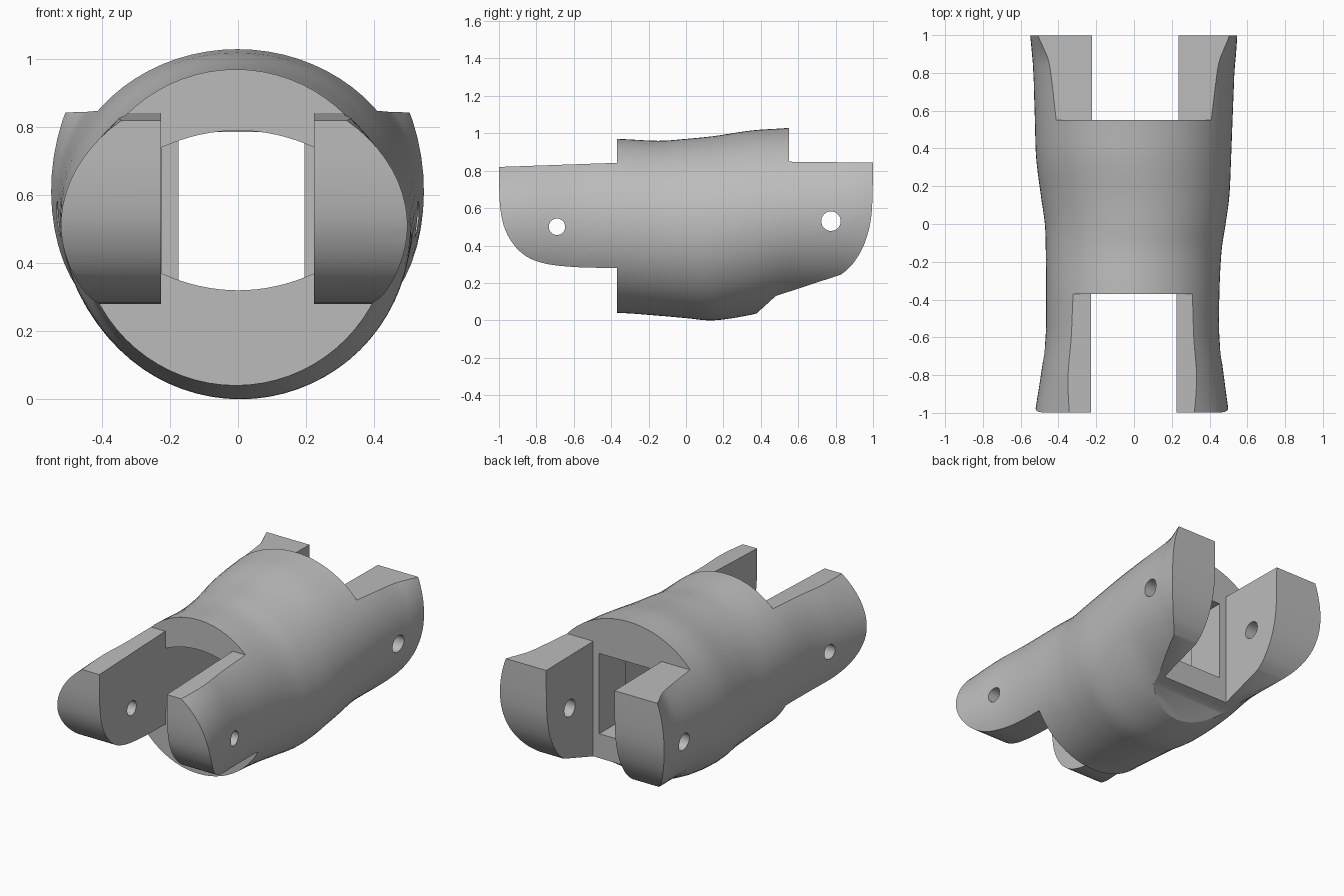
import bpy, bmesh, math

cube = bpy.data.objects.get("Cube")
if cube:
    bpy.data.objects.remove(cube, do_unlink=True)

grey = bpy.data.materials.new("matte grey")
grey.use_nodes = True
colour = (0.5, 0.5, 0.5, 1)
grey.diffuse_color = colour
grey.node_tree.nodes["Principled BSDF"].inputs["Base Color"].default_value = colour


def spline(points, steps):
    """Smooth interpolation through tuples of any length."""
    pts = [points[0]] + list(points) + [points[-1]]
    out = []
    for i in range(1, len(pts) - 2):
        for s in range(steps):
            t = s / steps
            out.append(tuple(
                0.5 * (2*b + (c - a)*t + (2*a - 5*b + 4*c - d)*t*t + (3*b - a - 3*c + d)*t**3)
                for a, b, c, d in zip(*pts[i - 1:i + 3])))
    return out + [tuple(points[-1])]


def loft(name, rings):
    """Closed solid through rings of equal vertex count."""
    bm = bmesh.new()
    loops = [[bm.verts.new(p) for p in ring] for ring in rings]
    n = len(loops[0])
    for a, b in zip(loops, loops[1:]):
        for i in range(n):
            j = (i + 1) % n
            bm.faces.new((a[i], a[j], b[j], b[i]))
    bm.faces.new(loops[0])
    bm.faces.new(loops[-1])
    bmesh.ops.recalc_face_normals(bm, faces=bm.faces)
    mesh = bpy.data.meshes.new(name)
    bm.to_mesh(mesh)
    bm.free()
    obj = bpy.data.objects.new(name, mesh)
    bpy.context.collection.objects.link(obj)
    mesh.materials.append(grey)
    return obj


def side_prism(name, outline):
    return loft(name, [[(x, y, z) for y, z in outline] for x in (-0.9, 0.9)])


def front_prism(name, outline, y0, y1):
    return loft(name, [[(x, y, z) for x, z in outline] for y in (y0, y1)])


def rect(x0, x1, z0, z1):
    return [(x0, z0), (x1, z0), (x1, z1), (x0, z1)]


def combine(target, tool, operation="DIFFERENCE"):
    mod = target.modifiers.new(tool.name, "BOOLEAN")
    mod.operation, mod.solver, mod.object = operation, "EXACT", tool
    bpy.context.view_layer.objects.active = target
    bpy.ops.object.modifier_apply(modifier=mod.name)
    bpy.data.objects.remove(tool, do_unlink=True)


# Organic sleeve: y, left edge, right edge, bottom, top
stations = [
    (-1.0, -0.525, 0.502, 0.07, 0.92),
    (-0.8, -0.493, 0.475, 0.04, 0.96),
    (-0.6, -0.468, 0.452, 0.035, 0.97),
    (-0.37, -0.465, 0.452, 0.04, 0.97),
    (-0.15, -0.467, 0.463, 0.025, 0.96),
    (0.0, -0.472, 0.485, 0.012, 0.97),
    (0.15, -0.493, 0.505, 0.0, 0.985),
    (0.35, -0.518, 0.514, 0.03, 1.015),
    (0.56, -0.525, 0.522, 0.08, 1.03),
    (0.8, -0.533, 0.532, 0.08, 1.06),
    (0.9, -0.54, 0.54, 0.06, 1.1),
    (1.0, -0.55, 0.547, 0.0, 1.22),
]
SEG = 72
rings = []
for y, x0, x1, z0, z1 in spline(stations, 5):
    rings.append([((x0 + x1)/2 + (x1 - x0)/2 * math.cos(k * math.tau / SEG), y,
                   (z0 + z1)/2 + (z1 - z0)/2 * math.sin(k * math.tau / SEG))
                  for k in range(SEG)])
body = loft("finger_segment", rings)

# Side silhouette: stepped top, rounded prong ends, sloped rear underside
front_end = spline([(-0.37, 0.28), (-0.6, 0.285), (-0.78, 0.31), (-0.89, 0.37),
                    (-0.965, 0.48), (-0.995, 0.62), (-0.999, 0.82)], 5)
rear_end = spline([(0.83, 0.245), (0.89, 0.3), (0.95, 0.4), (0.985, 0.52),
                   (0.997, 0.65), (0.999, 0.843)], 5)
outline = (front_end + [(-0.37, 0.842), (-0.37, 1.4), (0.55, 1.4), (0.55, 0.848)]
           + rear_end[::-1] + [(0.48, 0.13), (0.37, 0.03), (0.3, -0.2), (-0.37, -0.2)])
combine(body, side_prism("silhouette", outline), "INTERSECT")

# Clevis slots at both ends
combine(body, front_prism("front_slot", rect(-0.227, 0.224, -0.5, 1.5), -1.2, -0.37))
combine(body, front_prism("rear_slot", rect(-0.222, 0.235, -0.5, 1.5), 0.55, 1.2))

# Inner channel: arched front mouth, narrower rear window
arch = [0.225 * (k / 8 - 1) for k in range(17)]
mouth = ([(x, 0.79 - 0.99 * x * x) for x in arch]
         + [(x, 0.32 + 0.99 * x * x) for x in reversed(arch)])
combine(body, front_prism("front_mouth", mouth, -0.5, 0.3))
combine(body, front_prism("rear_window", rect(-0.175, 0.195, 0.3, 0.785), 0.2, 0.7))

# Pin holes through the prongs
for name, y, z, r in (("front_pin", -0.69, 0.5, 0.044), ("rear_pin", 0.775, 0.53, 0.052)):
    circle = [(y + r * math.cos(k * math.tau / 32), z + r * math.sin(k * math.tau / 32))
              for k in range(32)]
    combine(body, side_prism(name, circle))

# Smooth sleeve with crisp cut edges
bpy.ops.object.select_all(action="DESELECT")
body.select_set(True)
bpy.context.view_layer.objects.active = body
bpy.ops.object.shade_smooth_by_angle(angle=math.radians(25))
